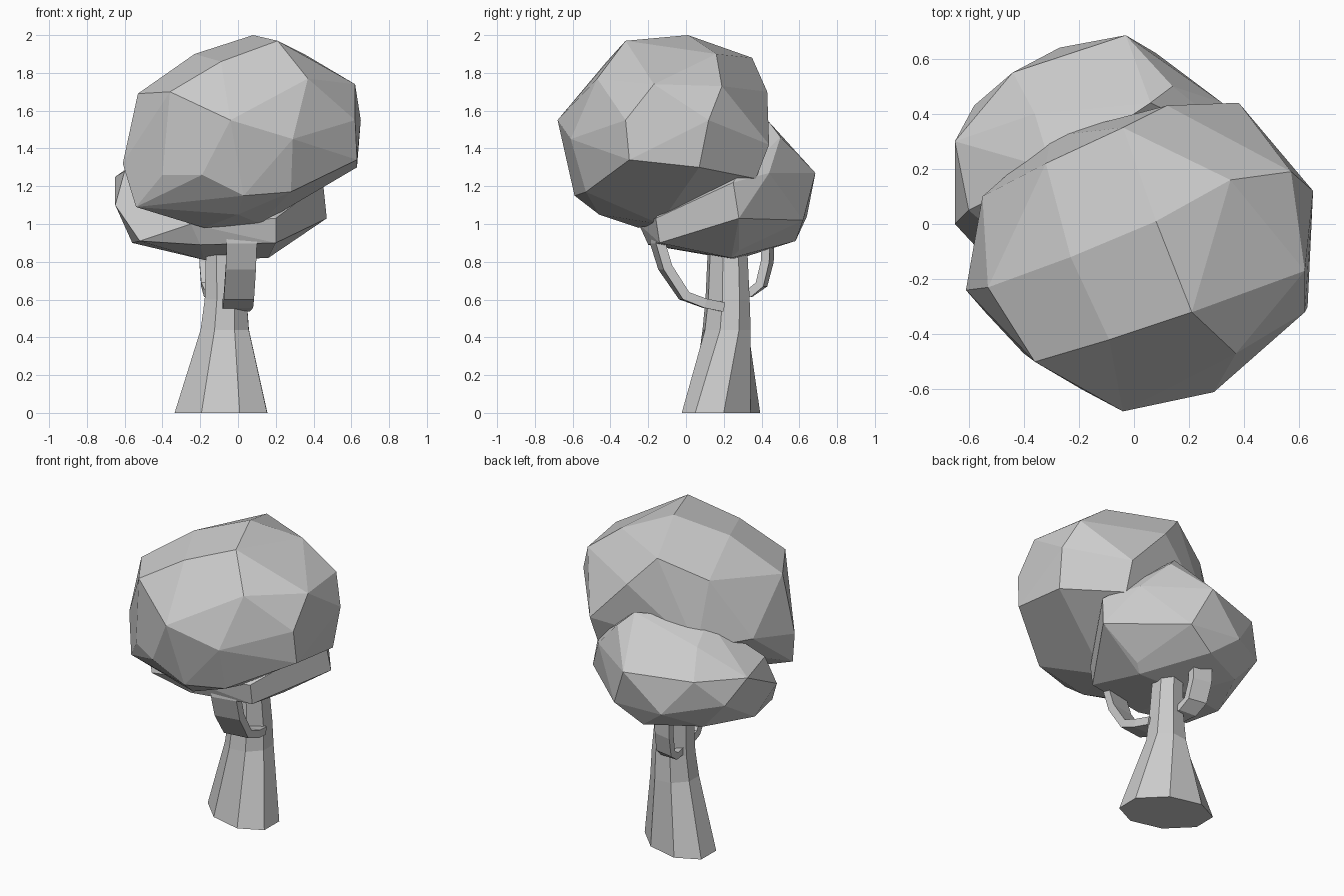
import bpy, bmesh, math
from mathutils import Vector


def finish(bm, name):
    bmesh.ops.recalc_face_normals(bm, faces=bm.faces)
    mesh = bpy.data.meshes.new(name)
    bm.to_mesh(mesh)
    bm.free()
    obj = bpy.data.objects.new(name, mesh)
    bpy.context.collection.objects.link(obj)
    return obj


def loft(name, rings):
    """Skin a list of equal-sized rings and cap both ends."""
    bm = bmesh.new()
    loops = [[bm.verts.new(p) for p in ring] for ring in rings]
    n = len(loops[0])
    for a, b in zip(loops, loops[1:]):
        for i in range(n):
            j = (i + 1) % n
            bm.faces.new((a[i], a[j], b[j], b[i]))
    bm.faces.new(loops[0][::-1])
    bm.faces.new(loops[-1])
    return finish(bm, name)


def leaf_clump(name, points):
    """Faceted leaf mass: convex shell with nearly flat triangles merged."""
    bm = bmesh.new()
    for p in points:
        bm.verts.new(p)
    bmesh.ops.convex_hull(bm, input=bm.verts)
    bmesh.ops.delete(bm, geom=[v for v in bm.verts if not v.link_faces], context='VERTS')
    bmesh.ops.dissolve_limit(bm, angle_limit=math.radians(7), verts=bm.verts, edges=bm.edges)
    return finish(bm, name)


def oval(cx, cy, z, rx, ry, skew, n=8):
    """Eight-sided oval; skew (degrees) stretches it along a diagonal."""
    turn, skew = math.radians(22), math.radians(skew)
    return [(cx + rx * math.cos(turn + math.tau * i / n),
             cy + ry * math.sin(turn - skew + math.tau * i / n), z) for i in range(n)]


def branch(name, path, width, thick, tilt):
    """Flat four-sided strip along a path; tilt turns its broad side in plan."""
    rings = []
    for i, p in enumerate(path):
        t = Vector(path[min(i + 1, len(path) - 1)]) - Vector(path[max(i - 1, 0)])
        side = Vector((0, -t.z, t.y)).normalized() * thick / 2
        broad = Vector((width / 2, tilt * width / 2 * abs(t.normalized().z), 0))
        p = Vector(p)
        rings.append([p + broad + side, p - broad + side, p - broad - side, p + broad - side])
    return loft(name, rings)


# Flared eight-sided trunk
loft("trunk", [oval(-0.09, 0.185, 0, 0.265, 0.208, 18),
               oval(-0.07, 0.215, 0.44, 0.138, 0.132, -8),
               oval(-0.065, 0.22, 0.6, 0.12, 0.12, -10),
               oval(-0.075, 0.22, 0.92, 0.1, 0.105, -10)])

# Side branches bending up into the leaves
branch("front_branch",
       [(-0.02, 0.2, 0.56), (0, 0.1, 0.58), (0.005, -0.01, 0.62), (0.015, -0.11, 0.77),
        (0.02, -0.15, 0.9), (0.02, -0.14, 1.03)], 0.16, 0.05, 0.2)
branch("back_branch",
       [(-0.1, 0.25, 0.63), (-0.12, 0.34, 0.635), (-0.135, 0.4, 0.68), (-0.145, 0.43, 0.8),
        (-0.145, 0.435, 0.98)], 0.12, 0.045, -0.2)

# Tall front leaf mass
leaf_clump("upper_leaves", [
    (0.08, 0.01, 2.0), (0.21, -0.32, 1.97), (0.37, -0.47, 1.77), (-0.09, -0.42, 1.86),
    (0.35, 0.16, 1.9), (0.57, 0.19, 1.73), (0.62, -0.17, 1.74), (0.65, 0.12, 1.55),
    (0.62, -0.32, 1.55), (0.63, -0.3, 1.34), (0.63, 0.07, 1.3), (0.29, -0.61, 1.45),
    (-0.04, -0.68, 1.55), (-0.21, -0.58, 1.53), (-0.36, -0.5, 1.7), (-0.53, -0.23, 1.69),
    (-0.23, -0.12, 1.9), (-0.04, 0.35, 1.88), (-0.32, 0.22, 1.76), (0.12, 0.43, 1.7),
    (0.38, 0.44, 1.42), (0.37, 0.37, 1.24), (-0.3, 0.32, 1.35), (-0.55, 0.1, 1.4),
    (-0.61, -0.24, 1.32), (-0.4, -0.47, 1.26), (-0.54, -0.32, 1.09), (-0.19, -0.6, 1.26),
    (0.03, -0.59, 1.15), (-0.18, -0.25, 0.98), (0.12, -0.14, 1.0), (0.28, -0.53, 1.17),
    (0.0, -0.46, 1.05)])

# Low rear leaf mass
leaf_clump("lower_leaves", [
    (-0.65, 0.3, 1.25), (-0.65, 0.0, 1.1), (-0.58, 0.43, 1.1), (-0.44, 0.55, 1.26),
    (-0.27, 0.64, 1.04), (-0.03, 0.685, 1.27), (0.12, 0.59, 1.28), (0.08, 0.62, 1.02),
    (-0.1, 0.58, 0.91), (-0.56, 0.1, 0.9), (-0.42, 0.42, 0.92), (-0.18, 0.26, 0.81),
    (0.16, 0.24, 0.82), (0.21, 0.28, 0.86), (0.47, 0.28, 1.03), (0.45, 0.25, 1.22),
    (0.2, -0.14, 0.9), (0.2, -0.16, 1.03), (-0.52, -0.14, 0.91), (-0.2, -0.2, 0.89),
    (-0.25, -0.25, 1.0), (0.32, 0.44, 1.27), (0.06, 0.44, 1.54), (0.14, 0.5, 1.46),
    (-0.36, 0.4, 1.41), (-0.3, 0.2, 1.5), (-0.6, 0.05, 1.28)])
